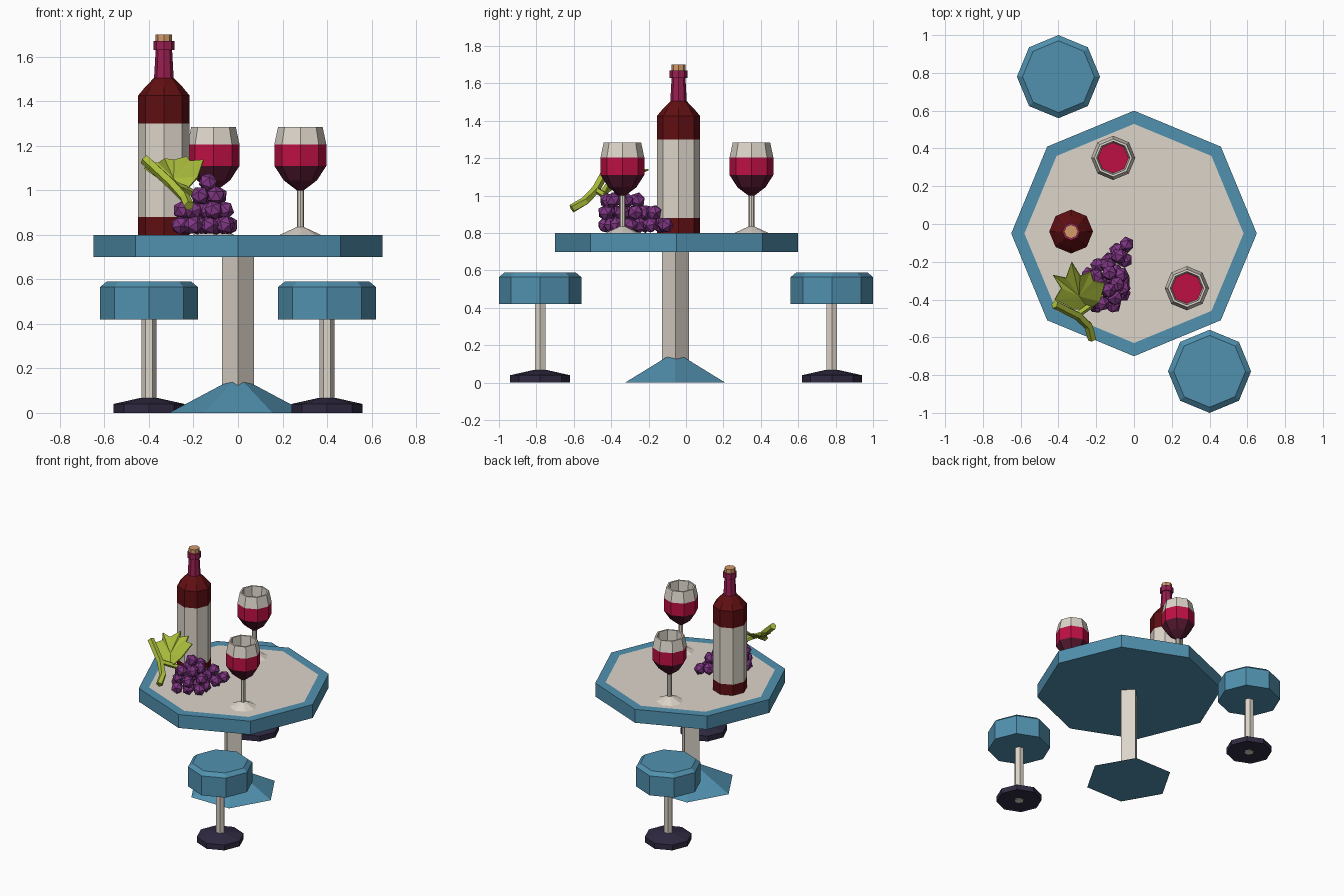
import bpy, bmesh, math
from mathutils import Vector, Matrix

if "Cube" in bpy.data.objects:
    bpy.data.objects.remove(bpy.data.objects["Cube"])


def lin(c):
    return c / 12.92 if c <= 0.04045 else ((c + 0.055) / 1.055) ** 2.4


def mat(name, hexcol):
    m = bpy.data.materials.new(name)
    rgb = [lin(int(hexcol[i:i + 2], 16) / 255) for i in (0, 2, 4)]
    m.diffuse_color = (*rgb, 1)
    m.use_nodes = True
    m.node_tree.nodes["Principled BSDF"].inputs["Base Color"].default_value = m.diffuse_color
    return m


BLUE = mat("blue paint", "5191AF")
CREAM = mat("cream", "DDD5CA")
NAVY = mat("dark navy", "302A42")
BOTTLE = mat("dark red glass", "600F12")
FOIL = mat("magenta foil", "9A1F52")
CORK = mat("cork tan", "D49B6A")
WINE = mat("red wine", "BE1044")
DEEP = mat("deep wine", "54182F")
GRAPE = mat("grape purple", "803784")
GREEN = mat("leaf green", "AABD3C")


def finish(name, bm, mats):
    bmesh.ops.recalc_face_normals(bm, faces=bm.faces)
    me = bpy.data.meshes.new(name)
    bm.to_mesh(me)
    bm.free()
    for m in mats:
        me.materials.append(m)
    ob = bpy.data.objects.new(name, me)
    bpy.context.collection.objects.link(ob)
    return ob


def lathe(name, x, y, sides, profile, colours):
    """Spin (radius, z) points; colours gives one material per band."""
    mats = list(dict.fromkeys(colours))
    bm = bmesh.new()
    rings = []
    for r, z in profile:
        if r == 0:
            rings.append([bm.verts.new((x, y, z))] * sides)
        else:
            rings.append([bm.verts.new((x + r * math.cos(2 * math.pi * i / sides),
                                        y + r * math.sin(2 * math.pi * i / sides), z))
                          for i in range(sides)])
    for a, b, col in zip(rings, rings[1:], colours):
        for i in range(sides):
            j = (i + 1) % sides
            f = bm.faces.new(list(dict.fromkeys([a[i], a[j], b[j], b[i]])))
            f.material_index = mats.index(col)
    return finish(name, bm, mats)


# Table: octagonal top with inlay, diamond post, hexagonal pyramid foot
lathe("table_top", 0, -0.05, 8,
      [(0, .70), (.65, .70), (.65, .80), (.58, .80), (0, .80)],
      [BLUE, BLUE, BLUE, CREAM])
lathe("table_post", 0, -0.055, 4,
      [(0, .05), (.072, .05), (.072, .70), (0, .70)], [CREAM] * 3)
lathe("table_foot", 0, -0.058, 6, [(0, 0), (.31, 0), (0, .165)], [BLUE] * 2)

# Two stools at opposite corners
for tag, s in (("front", 1), ("back", -1)):
    x, y = 0.4 * s, -0.78 * s
    lathe(tag + "_stool_seat", x, y, 8,
          [(0, .42), (.22, .42), (.22, .565), (.19, .59), (0, .59)], [BLUE] * 4)
    lathe(tag + "_stool_post", x, y, 6,
          [(0, 0), (.033, 0), (.033, .42), (0, .42)], [CREAM] * 3)
    lathe(tag + "_stool_base", x, y, 8,
          [(0, .004), (.15, .004), (.16, 0), (.16, .04), (.035, .068), (0, .068)],
          [NAVY] * 5)

# Wine bottle with label, foil neck and cork
lathe("bottle", -0.333, -0.04, 8,
      [(0, .80), (.116, .80), (.116, .88), (.116, 1.30), (.116, 1.425), (.083, 1.465),
       (.044, 1.505), (.037, 1.63), (.047, 1.63), (.047, 1.67), (.037, 1.67),
       (.037, 1.70), (0, 1.70)],
      [BOTTLE, BOTTLE, CREAM, BOTTLE, BOTTLE, BOTTLE, FOIL, FOIL, FOIL, FOIL, CORK, CORK])

# Two filled wine glasses
for tag, x, y in (("back", -0.11, 0.35), ("front", 0.28, -0.34)):
    lathe(tag + "_wine_glass", x, y, 8,
          [(0, .80), (.092, .80), (.016, .835), (.016, 1.0), (.075, 1.045), (.117, 1.11),
           (.117, 1.205), (.10, 1.285), (.088, 1.285), (.081, 1.17), (0, 1.17)],
          [CREAM, CREAM, CREAM, DEEP, DEEP, WINE, CREAM, CREAM, CREAM, WINE])

# Grape bunch: layers of faceted berries, broad end towards the stem
layers = {
    .843: [(-.04, -.11), (-.09, -.14), (-.05, -.19), (-.13, -.19), (-.10, -.25),
           (-.19, -.22), (-.06, -.30), (-.15, -.31), (-.24, -.27), (-.06, -.37),
           (-.13, -.40), (-.20, -.43), (-.26, -.34)],
    .91: [(-.08, -.17), (-.14, -.22), (-.07, -.27), (-.20, -.28), (-.06, -.34),
          (-.15, -.35), (-.11, -.43), (-.20, -.41), (-.25, -.32)],
    .975: [(-.13, -.26), (-.09, -.32), (-.17, -.33), (-.10, -.39), (-.17, -.42)],
    1.035: [(-.135, -.35)],
}
bm = bmesh.new()
n = 0
for z, spots in layers.items():
    for x, y in spots:
        n += 1
        bmesh.ops.create_icosphere(
            bm, subdivisions=1, radius=.044,
            matrix=Matrix.Translation((x, y, z)) @ Matrix.Rotation(n * 1.3, 4, Vector((1, n % 3, 1)).normalized()))
finish("grapes", bm, [GRAPE])

# Lobed vine leaf: a fan around the vein centre, thickened
outline = [(-.33, -.20, 1.14), (-.285, -.275, 1.135), (-.23, -.25, 1.15), (-.215, -.30, 1.13),
           (-.155, -.315, 1.135), (-.18, -.41, 1.06), (-.24, -.45, .99), (-.32, -.45, 1.03),
           (-.42, -.40, 1.10), (-.385, -.34, 1.11), (-.43, -.27, 1.13), (-.36, -.285, 1.12)]
bm = bmesh.new()
c = bm.verts.new((-.29, -.38, 1.05))
vs = [bm.verts.new(p) for p in outline]
for a, b in zip(vs, vs[1:] + vs[:1]):
    bm.faces.new((c, a, b))
leaf = finish("vine_leaf", bm, [GREEN])
sol = leaf.modifiers.new("thickness", "SOLIDIFY")
sol.thickness = .008
sol.offset = 0


# Vine stem and grape stalk: five-sided tubes along a path
def tube(name, path, radius):
    bm = bmesh.new()
    pts = [Vector(p) for p in path]
    rings = []
    for i, p in enumerate(pts):
        d = (pts[min(i + 1, len(pts) - 1)] - pts[max(i - 1, 0)]).normalized()
        u = d.cross(Vector((0, 0, 1))).normalized()
        w = u.cross(d)
        rings.append([bm.verts.new(p + radius * (u * math.cos(k * math.tau / 5) + w * math.sin(k * math.tau / 5)))
                      for k in range(5)])
    for a, b in zip(rings, rings[1:]):
        for k in range(5):
            bm.faces.new((a[k], a[(k + 1) % 5], b[(k + 1) % 5], b[k]))
    bm.faces.new(rings[0])
    bm.faces.new(rings[-1])
    finish(name, bm, [GREEN])


tube("vine_stem", [(-.42, -.425, 1.14), (-.30, -.485, 1.03), (-.24, -.54, .97), (-.22, -.61, .93)], .024)
tube("grape_stalk", [(-.30, -.48, 1.03), (-.23, -.43, 1.0), (-.17, -.38, .97)], .018)
